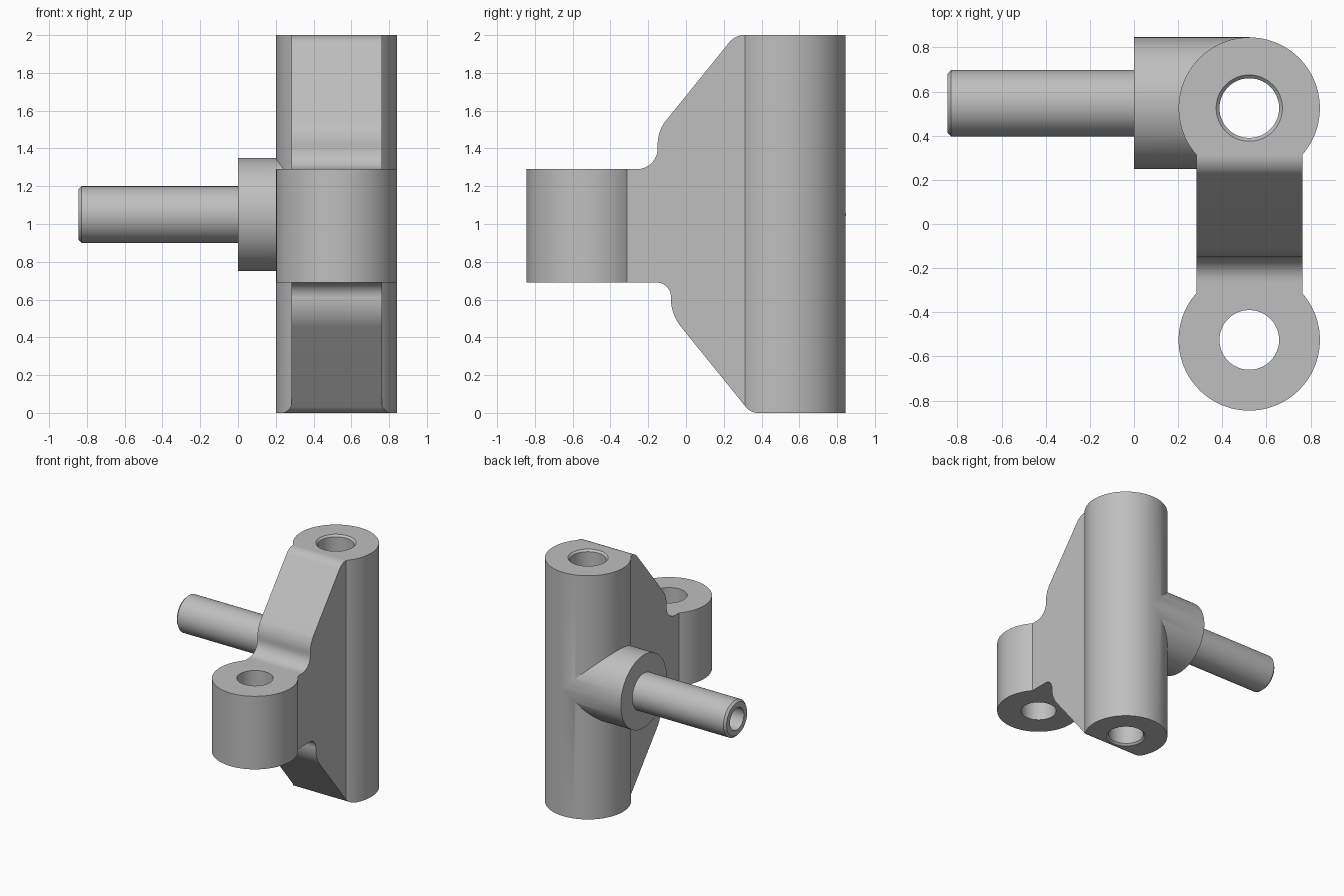
import bpy, bmesh, math
from mathutils import Vector, Matrix

if "Cube" in bpy.data.objects:
    bpy.data.objects.remove(bpy.data.objects["Cube"], do_unlink=True)

grey = bpy.data.materials.new("cast grey")
grey.use_nodes = True
COLOUR = (0.52, 0.52, 0.52, 1)
grey.diffuse_color = COLOUR
grey.node_tree.nodes["Principled BSDF"].inputs["Base Color"].default_value = COLOUR

SEGMENTS = 96
CX, CY = 0.522, 0.525       # barrel and lug axes sit at (CX, +-CY)
R, BORE, HALF_WEB = 0.32, 0.135, 0.24
PIN_Y, PIN_Z = 0.547, 1.05


def finish(name, bm):
    bmesh.ops.recalc_face_normals(bm, faces=bm.faces)
    mesh = bpy.data.meshes.new(name)
    bm.to_mesh(mesh)
    bm.free()
    mesh.materials.append(grey)
    obj = bpy.data.objects.new(name, mesh)
    bpy.context.collection.objects.link(obj)
    return obj


def prism(name, points, direction):
    """Extrude a flat outline along a direction."""
    bm = bmesh.new()
    face = bm.faces.new([bm.verts.new(p) for p in points])
    new = bmesh.ops.extrude_face_region(bm, geom=[face])["geom"]
    verts = [v for v in new if isinstance(v, bmesh.types.BMVert)]
    bmesh.ops.translate(bm, verts=verts, vec=direction)
    return finish(name, bm)


def turned(name, rings, origin, along_x=False):
    """Solid of revolution from (radius, distance) rings along z or x."""
    bm = bmesh.new()
    loops = []
    for radius, dist in rings:
        loops.append([bm.verts.new((radius * math.cos(a), radius * math.sin(a), dist))
                      for a in (math.tau * i / SEGMENTS for i in range(SEGMENTS))])
    for low, high in zip(loops, loops[1:]):
        for i in range(SEGMENTS):
            j = (i + 1) % SEGMENTS
            bm.faces.new((low[i], low[j], high[j], high[i]))
    bm.faces.new(loops[0])
    bm.faces.new(loops[-1])
    if along_x:
        bm.transform(Matrix.Rotation(math.pi / 2, 4, "Y"))
    bm.transform(Matrix.Translation(origin))
    return finish(name, bm)


def rounded(corners, steps=12):
    """Round each (y, z, radius) corner of an outline with a tangent arc."""
    out = []
    for i, (y, z, r) in enumerate(corners):
        p = Vector((y, z))
        if r == 0:
            out.append(p)
            continue
        a = (Vector(corners[i - 1][:2]) - p).normalized()
        b = (Vector(corners[(i + 1) % len(corners)][:2]) - p).normalized()
        half = a.angle(b) / 2
        centre = p + (a + b).normalized() * (r / math.sin(half))
        start = p + a * (r / math.tan(half)) - centre
        end = p + b * (r / math.tan(half)) - centre
        sweep = start.angle(end)
        for k in range(steps + 1):
            t = k / steps
            out.append(centre + (start * math.sin((1 - t) * sweep)
                                 + end * math.sin(t * sweep)) / math.sin(sweep))
    return out


def boolean(target, tool, operation):
    mod = target.modifiers.new(tool.name, "BOOLEAN")
    mod.operation, mod.solver, mod.object = operation, "EXACT", tool
    bpy.context.view_layer.objects.active = target
    bpy.ops.object.modifier_apply(modifier=mod.name)
    bpy.data.objects.remove(tool, do_unlink=True)


# Plan outline: round barrel running forward into a straight web
edge = math.asin(HALF_WEB / R) - math.pi / 2
sweep = math.pi - 2 * edge
plan = [(CX - HALF_WEB, -CY, 0), (CX + HALF_WEB, -CY, 0)]
for i in range(73):
    a = edge
    a = -math.acos(HALF_WEB / R) + (math.pi + 2 * math.acos(HALF_WEB / R)) * i / 72
    plan.append((CX + R * math.cos(a), CY + R * math.sin(a), 0))
body = prism("hinge_bracket", plan, (0, 0, 2))

# Side outline: sloping, filleted gusset above and below the lug
side = rounded([(0.95, 2, 0), (0.26, 2, 0.105), (-0.15, 1.493, 0.2),
                (-0.15, 1.29, 0.11), (-0.7, 1.29, 0), (-0.7, 0.69, 0),
                (-0.08, 0.69, 0.075), (-0.08, 0.522, 0.24),
                (0.342, 0, 0.08), (0.95, 0, 0)])
boolean(body, prism("side_outline", [(-0.5, p.x, p.y) for p in side], (2, 0, 0)), "INTERSECT")

# Front lug, side boss and chamfered pin
boolean(body, turned("front_lug", [(R, 0.69), (R, 1.29)], (CX, -CY, 0)), "UNION")
boolean(body, turned("side_boss", [(0.299, 0), (0.299, CX)], (0, PIN_Y, PIN_Z), True), "UNION")
boolean(body, turned("side_pin", [(0.133, -0.845), (0.15, -0.828), (0.15, 0.1)],
                     (0, PIN_Y, PIN_Z), True), "UNION")

# Bores: countersunk barrel, plain lug, hollow pin
boolean(body, turned("barrel_bore", [(0.165, -0.015), (BORE, 0.015), (BORE, 1.985), (0.165, 2.015)],
                     (CX, CY, 0)), "DIFFERENCE")
boolean(body, turned("lug_bore", [(BORE, 0.5), (BORE, 1.5)], (CX, -CY, 0)), "DIFFERENCE")
boolean(body, turned("pin_bore", [(0.09, -1), (0.09, CX)], (0, PIN_Y, PIN_Z), True), "DIFFERENCE")

# Smooth curved walls, crisp edges
bpy.ops.object.select_all(action="DESELECT")
body.select_set(True)
bpy.context.view_layer.objects.active = body
bpy.ops.object.shade_smooth_by_angle(angle=math.radians(25))
